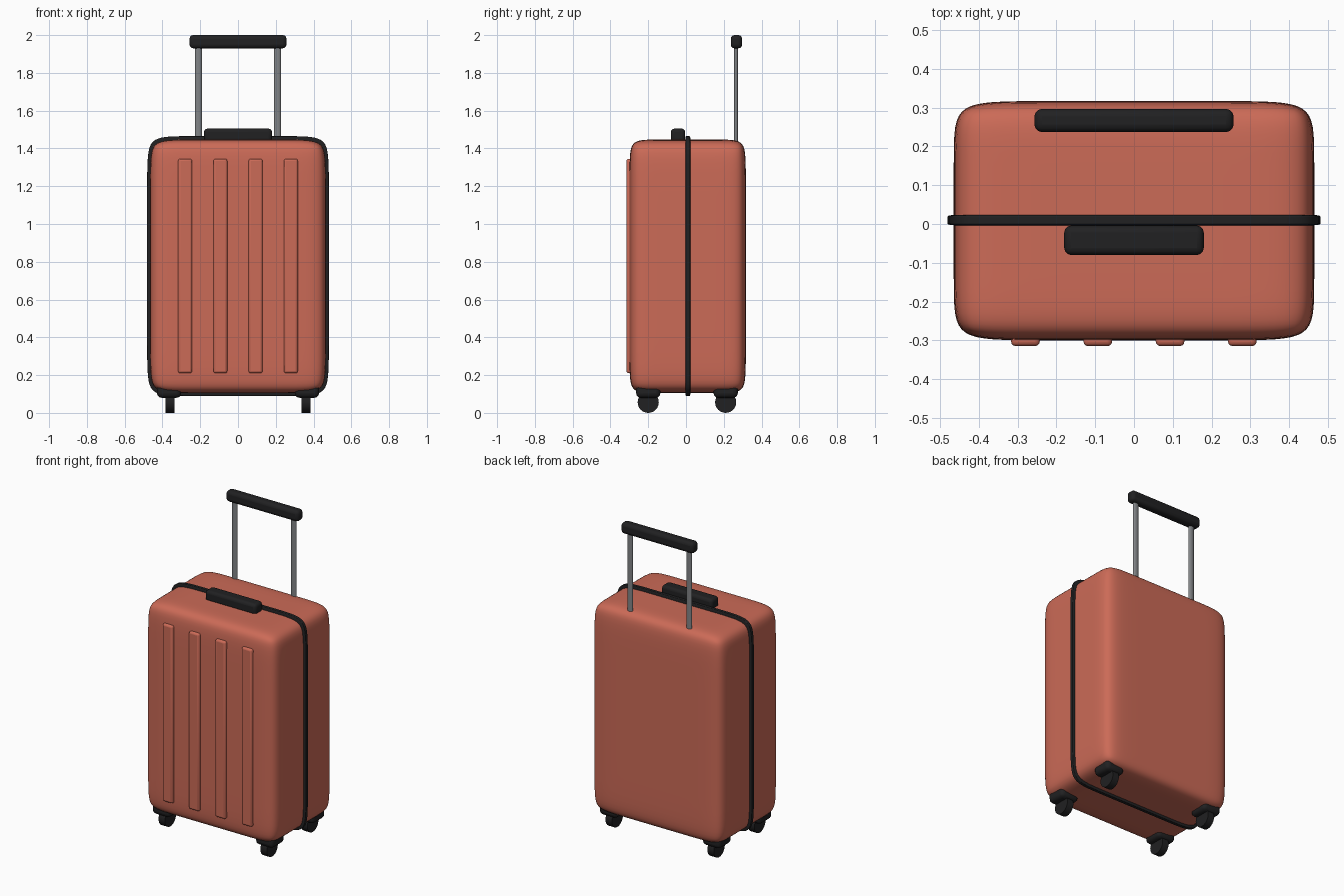
import bpy, bmesh, math
from mathutils import Vector

if "Cube" in bpy.data.objects:
    bpy.data.objects.remove(bpy.data.objects["Cube"], do_unlink=True)


def material(name, rgb):
    m = bpy.data.materials.new(name)
    m.use_nodes = True
    m.diffuse_color = (*rgb, 1)
    m.node_tree.nodes["Principled BSDF"].inputs["Base Color"].default_value = (*rgb, 1)
    return m


CORAL = material("coral shell", (0.60, 0.145, 0.095))
BLACK = material("black plastic", (0.015, 0.015, 0.016))
STEEL = material("grey metal", (0.22, 0.23, 0.24))


def finish(name, bm, mat):
    mesh = bpy.data.meshes.new(name)
    bm.to_mesh(mesh)
    bm.free()
    ob = bpy.data.objects.new(name, mesh)
    bpy.context.collection.objects.link(ob)
    mesh.materials.append(mat)
    mesh.shade_smooth()
    return ob


def cube(lo, hi):
    bm = bmesh.new()
    bmesh.ops.create_cube(bm, size=1)
    lo, hi = Vector(lo), Vector(hi)
    for v in bm.verts:
        v.co = (lo + hi) / 2 + v.co * (hi - lo)
    return bm


def smooth_by_angle(ob, angle=40):
    bpy.ops.object.select_all(action="DESELECT")
    ob.select_set(True)
    bpy.context.view_layer.objects.active = ob
    bpy.ops.object.shade_smooth_by_angle(angle=math.radians(angle))


def soft_box(name, lo, hi, inset, mat):
    """Box with holding loops a given distance from its edges, subdivided."""
    bm = cube(lo, hi)
    for axis in range(3):
        normal = Vector((0, 0, 0))
        normal[axis] = 1
        for pos in (lo[axis] + inset[axis], hi[axis] - inset[axis]):
            bmesh.ops.bisect_plane(bm, geom=bm.verts[:] + bm.edges[:] + bm.faces[:],
                                   plane_co=normal * pos, plane_no=normal)
    ob = finish(name, bm, mat)
    sub = ob.modifiers.new("Soften", "SUBSURF")
    sub.levels = sub.render_levels = 3
    return ob


def bevel_box(name, lo, hi, radius, mat, segments=3):
    ob = finish(name, cube(lo, hi), mat)
    bev = ob.modifiers.new("Round edges", "BEVEL")
    bev.width, bev.segments = radius, segments
    smooth_by_angle(ob)
    return ob


def cylinder(name, centre, radius, depth, sides, mat, axis="Z", squash=1):
    bm = bmesh.new()
    bmesh.ops.create_cone(bm, cap_ends=True, segments=sides, radius1=radius,
                          radius2=radius, depth=depth)
    ob = finish(name, bm, mat)
    for v in ob.data.vertices:
        x, y, z = v.co
        v.co = Vector((z, y, -x) if axis == "X" else (x, y * squash, z)) + Vector(centre)
    smooth_by_angle(ob)
    return ob


# Shell and the seam band around it
soft_box("shell", (-0.465, -0.30, 0.105), (0.465, 0.317, 1.447), (0.18, 0.12, 0.15), CORAL)
soft_box("seam_band", (-0.481, -0.005, 0.09), (0.481, 0.025, 1.465), (0.18, 0.006, 0.18), BLACK)

# Raised ribs on the front
for i in range(4):
    x = -0.28 + i * 0.1865
    bevel_box(f"front_rib_{i + 1}", (x - 0.037, -0.315, 0.21), (x + 0.037, -0.285, 1.345),
              0.012, CORAL)

# Carry handle on top
bevel_box("carry_handle", (-0.18, -0.08, 1.435), (0.18, -0.004, 1.505), 0.018, BLACK)

# Telescopic handle
bevel_box("pull_grip", (-0.257, 0.237, 1.93), (0.257, 0.297, 2.0), 0.02, BLACK)
for side, name in ((1, "left"), (-1, "right")):
    cylinder(f"{name}_pull_rod", (side * 0.209, 0.265, 1.66), 0.019, 0.60, 16, STEEL, squash=0.55)

# Four casters
for side, name in ((1, "left"), (-1, "right")):
    for y, end in ((-0.2, "front"), (0.21, "back")):
        x = side * 0.365
        bevel_box(f"{end}_{name}_wheel_housing", (x - 0.064, y - 0.064, 0.08),
                  (x + 0.064, y + 0.064, 0.155), 0.024, BLACK)
        cylinder(f"{end}_{name}_wheel", (side * 0.36, y, 0.056), 0.056, 0.045, 24, BLACK, "X")
